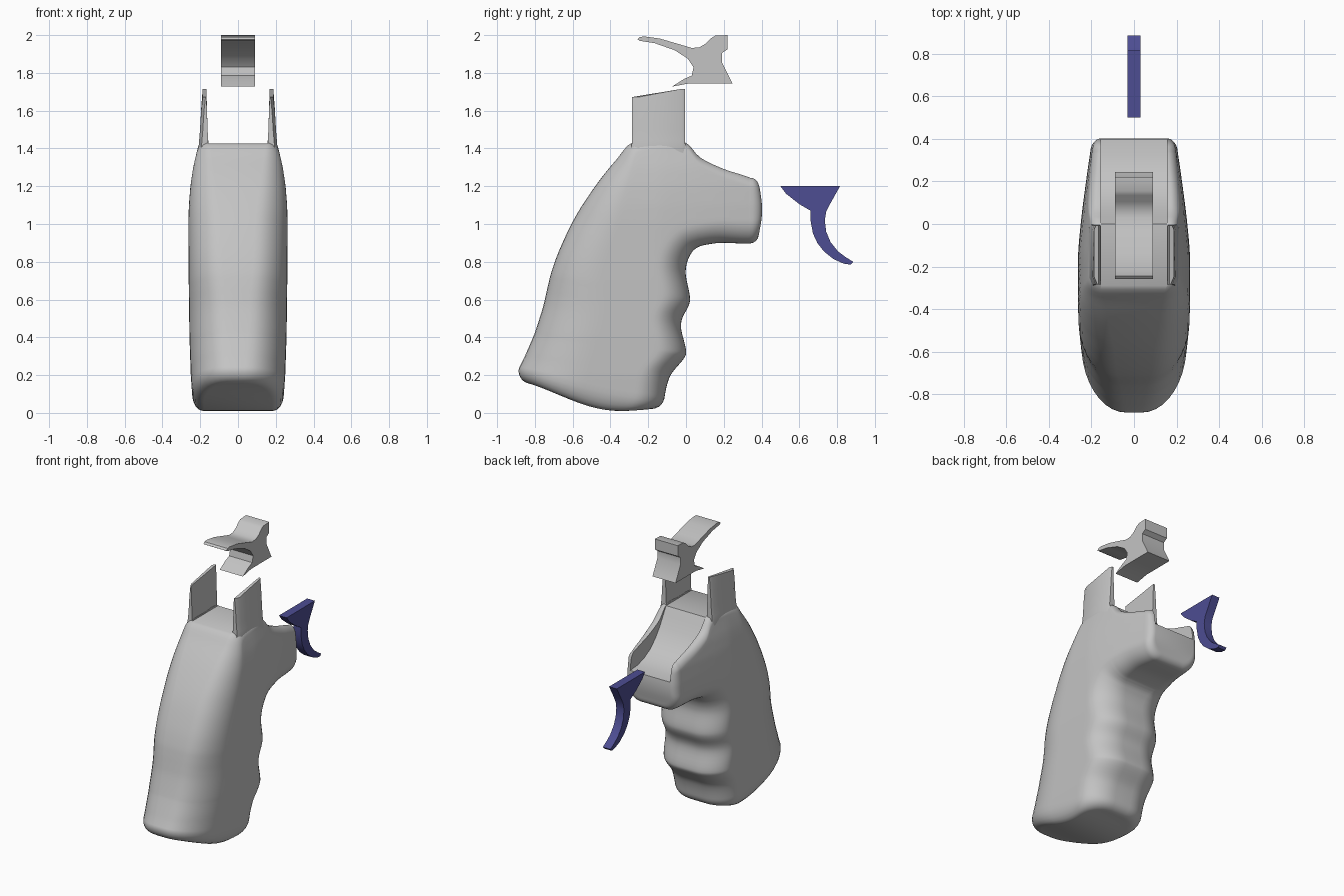
import bpy, bmesh, math
from mathutils import Vector

if "Cube" in bpy.data.objects:
    bpy.data.objects.remove(bpy.data.objects["Cube"])


def material(name, rgb):
    m = bpy.data.materials.new(name)
    m.diffuse_color = (*rgb, 1)
    m.use_nodes = True
    m.node_tree.nodes["Principled BSDF"].inputs["Base Color"].default_value = m.diffuse_color
    return m


GREY = material("satin grey", (0.55, 0.55, 0.55))
BLUE = material("dark blue", (0.075, 0.075, 0.29))


def make(name, bm, mat, angle=30):
    bmesh.ops.recalc_face_normals(bm, faces=bm.faces)
    me = bpy.data.meshes.new(name)
    bm.to_mesh(me)
    bm.free()
    ob = bpy.data.objects.new(name, me)
    bpy.context.collection.objects.link(ob)
    me.materials.append(mat)
    bpy.ops.object.select_all(action='DESELECT')
    ob.select_set(True)
    bpy.context.view_layer.objects.active = ob
    bpy.ops.object.shade_smooth_by_angle(angle=math.radians(angle))
    return ob


def plate(name, outline, half, mat):
    """Side outline (y, z) extruded across x."""
    bm = bmesh.new()
    a = [bm.verts.new((-half, y, z)) for y, z in outline]
    b = [bm.verts.new((half, y, z)) for y, z in outline]
    n = len(a)
    bm.faces.new(a)
    bm.faces.new(b[::-1])
    for i in range(n):
        j = (i + 1) % n
        bm.faces.new((a[i], b[i], b[j], a[j]))
    return make(name, bm, mat)


def lerp_table(table, t):
    if t <= table[0][0]:
        return table[0][1]
    for (t0, v0), (t1, v1) in zip(table, table[1:]):
        if t <= t1:
            return v0 + (v1 - v0) * (t - t0) / (t1 - t0)
    return table[-1][1]


WIDTH = [(0, .236), (.2, .25), (.4, .257), (.7, .261), (1, .263), (1.1, .26), (1.2, .252),
         (1.3, .237), (1.4, .214), (1.5, .202), (1.72, .187)]


def half_width(y, z):
    return lerp_table(WIDTH, z) * (1 - .55 * max(0, y + .15) ** 1.3)


# Grip: paired points on the back/top edge and the finger/underside edge
EDGES = [(-.885, .235, -.115, .075), (-.86, .285, -.10, .15), (-.84, .33, -.075, .21),
         (-.81, .40, -.01, .29), (-.795, .44, 0, .335), (-.76, .55, -.025, .44),
         (-.743, .62, -.02, .5), (-.727, .69, .015, .57), (-.708, .76, .02, .62),
         (-.665, .875, 0, .72), (-.585, 1.04, 0, .77), (-.47, 1.215, .01, .81),
         (-.365, 1.345, .025, .84), (-.285, 1.43, .035, .855), (-.15, 1.435, .045, .865),
         (-.01, 1.435, .06, .875), (.075, 1.352, .09, .887), (.19, 1.295, .18, .9),
         (.29, 1.262, .29, .897), (.34, 1.245, .335, .897)]


def section(edge, t, sign=0, theta=0, e=0, bow=0):
    """Rounded cross-section; returns the +x half, back to front."""
    A, B = Vector((0, *edge[:2])), Vector((0, *edge[2:]))
    L = (B - A).length
    d = (B - A) / L
    n = Vector((0, d.z, -d.y)) * sign
    ra = lerp_table([(0, .34), (6, .3), (10, .22), (13, .06), (14, .04), (19, .05)], t)
    rxa = lerp_table([(0, .85), (6, .75), (10, .65), (13, .28), (14, .15), (19, .2)], t)
    rb = lerp_table([(0, .15), (10, .15), (16, .12)], t)
    rxb = lerp_table([(0, .74), (10, .72), (16, .5)], t)
    pts = []
    for k in range(10):
        q = k / 10 * math.pi / 2
        pts.append((ra * (1 - math.cos(q)), 1 - rxa * (1 - math.sin(q))))
    for k in range(13):
        pts.append((ra + (L - ra - rb) * k / 12, 1))
    for k in range(9, -1, -1):
        q = k / 10 * math.pi / 2
        pts.append((L - rb * (1 - math.cos(q)), 1 - rxb * (1 - math.sin(q))))
    inset = e * (1 - math.cos(theta))
    out = []
    for s, x in pts:
        p = A + d * (inset + s * (L - 2 * inset) / L)
        w = half_width(p.y, p.z) * x - inset * min(1, x)
        skew = 1.35 if sign > 0 else 1
        p = p + n * (e + bow * math.sin(math.pi * (s / L) ** skew)) * math.sin(theta)
        out.append(Vector((w, p.y, p.z)))
    return out


def spline(P, i, f):
    p0, p1, p2, p3 = (P[min(max(i + k, 0), len(P) - 1)] for k in (-1, 0, 1, 2))
    return [.5 * (2 * b + (c - a) * f + (2 * a - 5 * b + 4 * c - d) * f * f
                  + (3 * b - a - 3 * c + d) * f ** 3) for a, b, c, d in zip(p0, p1, p2, p3)]


last = len(EDGES) - 1
CAP = [k / 6 * math.pi / 2 for k in range(1, 7)]
halves = [section(EDGES[0], 0, 1, q, .067, .055) for q in CAP[::-1]]
for i in range(last):
    halves += [section(spline(EDGES, i, k / 4), i + k / 4) for k in range(4)]
halves.append(section(EDGES[-1], last))
halves += [section(EDGES[-1], last, -1, q, .05, .015) for q in CAP]

bm = bmesh.new()
rings = []
for h in halves:
    right = [bm.verts.new(p) for p in h]
    left = [bm.verts.new((-p.x, p.y, p.z)) for p in h]
    rings.append(right + left[::-1])
N = len(rings[0])
for r0, r1 in zip(rings, rings[1:]):
    for i in range(N):
        j = (i + 1) % N
        bm.faces.new((r0[i], r0[j], r1[j], r1[i]))
for r in (rings[0], rings[-1]):
    for i in range(N // 2 - 1):
        bm.faces.new((r[i], r[i + 1], r[N - 2 - i], r[N - 1 - i]))
grip = make("grip", bm, GREY, 40)

# Channel cut down the top of the grip and out through the front end
cutter = plate("channel_cutter", [(-.4, 1.427), (0, 1.427), (.03, 1.375), (.07, 1.305), (.12, 1.24),
                                  (.18, 1.185), (.25, 1.148), (.32, 1.128), (.5, 1.115),
                                  (.5, 1.8), (-.4, 1.8)], .156, GREY)
cutter.hide_render = True
mod = grip.modifiers.new("channel", 'BOOLEAN')
mod.operation = 'DIFFERENCE'
mod.solver = 'EXACT'
mod.object = cutter
bpy.context.view_layer.objects.active = grip
bpy.ops.object.modifier_apply(modifier=mod.name)
bpy.data.objects.remove(cutter)
grip.select_set(True)
bpy.ops.object.shade_smooth_by_angle(angle=math.radians(40))

# Upright side tabs
for side, name in ((1, "right_tab"), (-1, "left_tab")):
    bm = bmesh.new()
    prev = None
    levels = [(1.3, 1.3, .2), (1.38, 1.38, .211), (1.44, 1.44, .206), (1.5, 1.5, .201),
              (1.6, 1.61, .195), (1.672, 1.715, .187)]
    for zb, zf, xo in levels:
        xi = .157 + .01 * max(0, zb - 1.4) / .27
        flare = .008 if zb < 1.42 else 0
        ring = [bm.verts.new((side * x, y, z)) for x, y, z in (
            (xi, -.285, zb), (xo - .015, -.285 - flare, zb), (xo, -.25 - flare, zb),
            (xo, -.025 + flare, zf), (xo - .008, -.006 + flare, zf), (xi, -.006, zf))]
        if prev:
            for i in range(6):
                j = (i + 1) % 6
                bm.faces.new((prev[i], prev[j], ring[j], ring[i]))
        else:
            bm.faces.new(ring)
        prev = ring
    bm.faces.new(prev)
    make(name, bm, GREY)

# Hammer floating above the tabs
plate("hammer", [(-.258, 1.978), (-.245, 1.99), (-.22, 1.993), (-.14, 1.982), (-.03, 1.95), (.03, 1.932),
                 (.07, 1.935), (.105, 1.955), (.135, 1.985), (.155, 1.997), (.22, 2.0), (.22, 1.925),
                 (.19, 1.905), (.19, 1.855), (.245, 1.745), (.1, 1.745), (.02, 1.745),
                 (-.075, 1.727), (-.01, 1.768), (.03, 1.785), (.04, 1.83), (.01, 1.875),
                 (-.06, 1.92), (-.165, 1.957), (-.245, 1.97)], .09, GREY)

# Trigger floating ahead of the grip
plate("trigger", [(.5, 1.2), (.815, 1.2), (.765, 1.11), (.742, 1.065), (.735, 1.02), (.742, .96),
                  (.765, .905), (.805, .855), (.845, .825), (.885, .80), (.872, .785), (.835, .79),
                  (.78, .815), (.73, .855), (.695, .9), (.672, .95), (.66, 1.015), (.66, 1.07),
                  (.6, 1.105), (.53, 1.16)], .03, BLUE)
